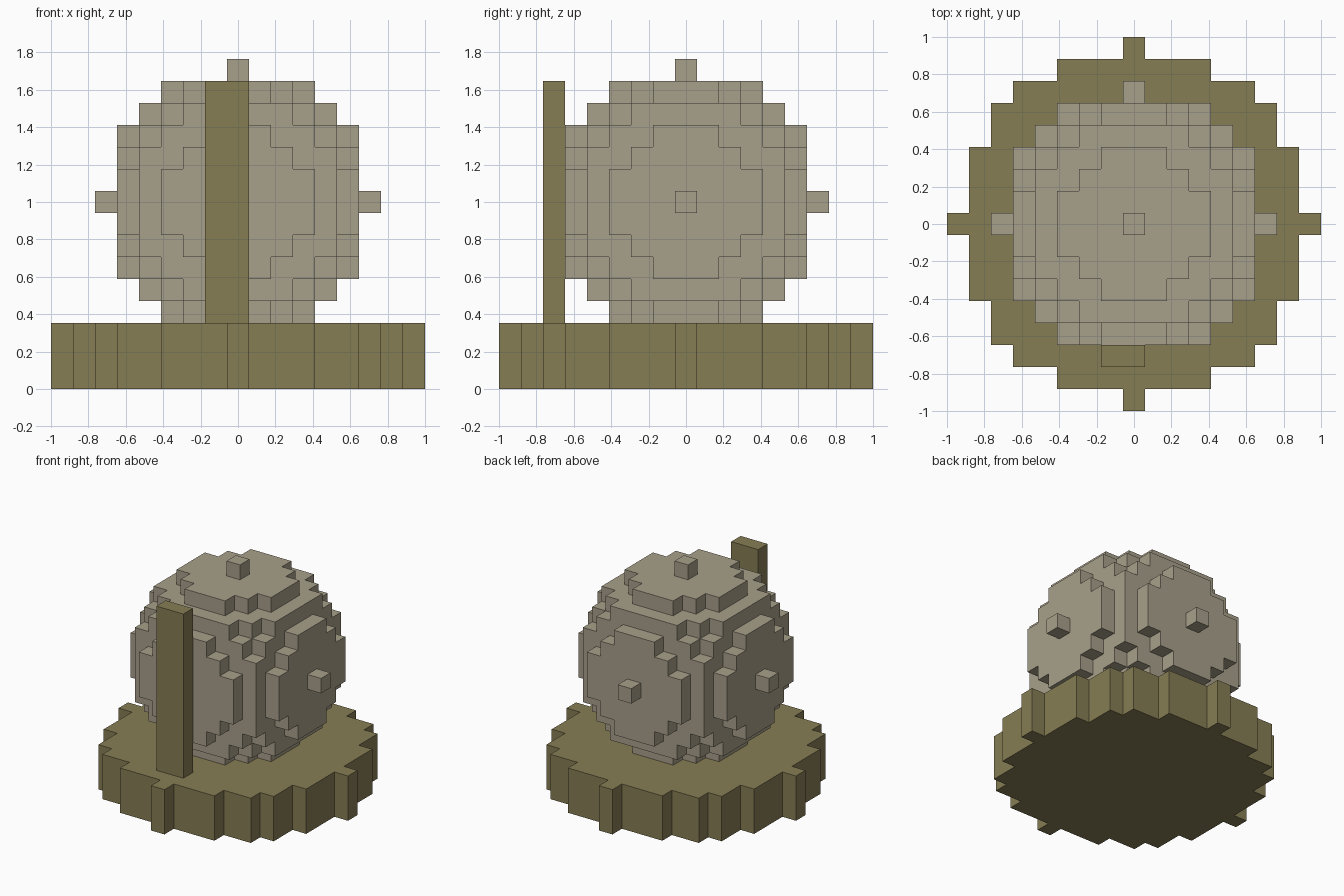
import bpy, bmesh, math
from mathutils import Vector

if "Cube" in bpy.data.objects:
    bpy.data.objects.remove(bpy.data.objects["Cube"])

U = 2 / 17          # block size: the base is 17 blocks across
R = range(-8, 9)

# Block layout: round base, post in front, ball centred on layer 8
base = {(x, y, z) for x in R for y in R for z in range(3) if x*x + y*y <= 64}
post = {(x, -6, z) for x in (-1, 0) for z in range(3, 14)}
ball = {(x, y, z + 8) for x in R for y in R for z in R
        if x*x + y*y + z*z <= 36} - base - post
filled = base | post | ball


def material(name, color):
    m = bpy.data.materials.new(name)
    m.diffuse_color = (*color, 1)
    m.use_nodes = True
    m.node_tree.nodes["Principled BSDF"].inputs["Base Color"].default_value = m.diffuse_color
    return m


def build_blocks(name, cells, mat):
    """Skin a set of blocks with only their exposed faces."""
    bm = bmesh.new()
    corners = {}

    def vert(p):
        key = tuple(round(c * 2) for c in p)
        if key not in corners:
            corners[key] = bm.verts.new((p[0] * U, p[1] * U, (p[2] + 0.5) * U))
        return corners[key]

    for cell in sorted(cells):
        c = Vector(cell)
        for axis in range(3):
            for sign in (-1, 1):
                n = Vector((0, 0, 0))
                n[axis] = sign
                if tuple(int(v) for v in c + n) in filled:
                    continue
                a, b = Vector((0, 0, 0)), Vector((0, 0, 0))
                a[(axis + 1) % 3] = 0.5
                b[(axis + 2) % 3] = 0.5 * sign
                mid = c + n * 0.5
                bm.faces.new([vert(mid + o) for o in (-a - b, a - b, a + b, b - a)])

    # Merge coplanar squares into large flat faces
    bmesh.ops.dissolve_limit(bm, angle_limit=math.radians(1),
                             verts=bm.verts[:], edges=bm.edges[:])
    mesh = bpy.data.meshes.new(name)
    bm.to_mesh(mesh)
    bm.free()
    mesh.materials.append(mat)
    bpy.context.collection.objects.link(bpy.data.objects.new(name, mesh))


wood = material("olive_brown", (0.24, 0.205, 0.09))
stone = material("warm_grey", (0.39, 0.35, 0.255))
build_blocks("round_base", base, wood)
build_blocks("front_post", post, wood)
build_blocks("ball", ball, stone)
